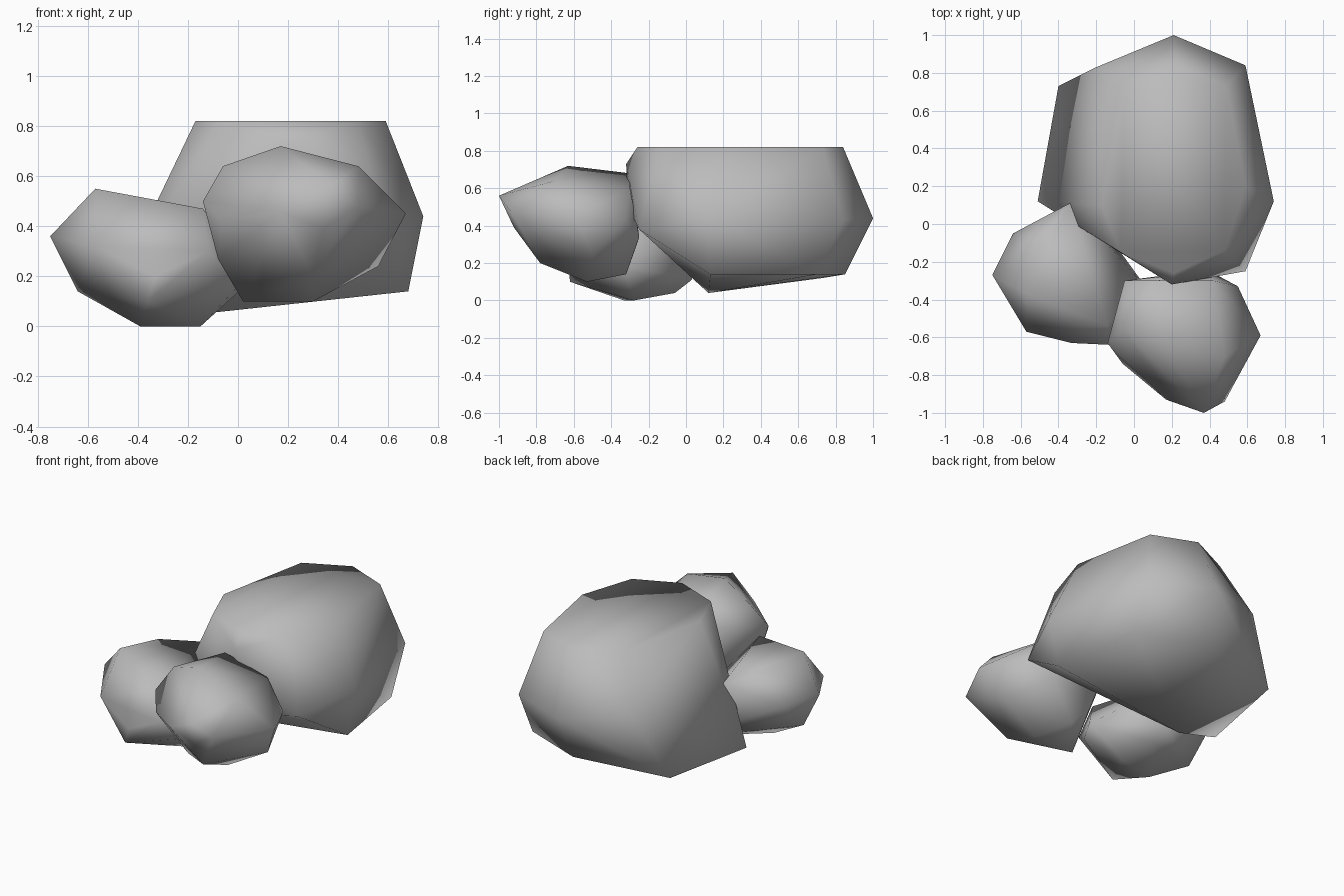
import bpy
import bmesh
import math

default_cube = bpy.data.objects.get("Cube")
if default_cube:
    bpy.data.objects.remove(default_cube, do_unlink=True)


def make_material(name, level):
    """Plain grey stone colour."""
    colour = (level, level, level, 1.0)
    material = bpy.data.materials.new(name)
    material.use_nodes = True
    material.diffuse_color = colour
    shader = material.node_tree.nodes["Principled BSDF"]
    shader.inputs["Base Color"].default_value = colour
    shader.inputs["Roughness"].default_value = 0.9
    return material


def make_boulder(name, corners, material, smooth_angle):
    """Wrap a faceted stone around its main corners and shade it softly."""
    bm = bmesh.new()
    for corner in corners:
        bm.verts.new(corner)
    result = bmesh.ops.convex_hull(bm, input=bm.verts[:])
    inner = [item for item in result["geom_interior"]
             if isinstance(item, bmesh.types.BMVert)]
    if inner:
        bmesh.ops.delete(bm, geom=inner, context="VERTS")
    bmesh.ops.dissolve_limit(bm, angle_limit=math.radians(2),
                             verts=bm.verts[:], edges=bm.edges[:])
    bmesh.ops.recalc_face_normals(bm, faces=bm.faces[:])
    mesh = bpy.data.meshes.new(name)
    bm.to_mesh(mesh)
    bm.free()
    mesh.materials.append(material)
    boulder = bpy.data.objects.new(name, mesh)
    bpy.context.collection.objects.link(boulder)
    bpy.ops.object.select_all(action="DESELECT")
    boulder.select_set(True)
    bpy.context.view_layer.objects.active = boulder
    bpy.ops.object.shade_smooth_by_angle(angle=math.radians(smooth_angle))
    return boulder


stone = make_material("grey stone", 0.5)

# Large boulder: level crown, wide belt, tilted base
crown = [(x, y, .82) for x, y in (
    (-.17, .1), (-.07, -.15), (.21, -.26), (.48, -.14),
    (.59, .2), (.49, .73), (.22, .84), (-.05, .71))]
belt = [
    (.21, 1, .44), (.59, .84, .43), (.74, .12, .44), (.59, -.25, .38),
    (.2, -.32, .73), (.25, -.31, .5), (-.2, .83, .5)]
base = [
    (-.51, .12, .11), (-.4, .73, .12), (-.24, .12, .04),
    (.2, .85, .14), (.59, .7, .14), (.68, .13, .14)]
make_boulder("large_boulder", crown + belt + base, stone, 88)

# Low boulder on the right side, with a ridge facing the others
low_top = [
    (-.57, -.37, .55), (-.5, -.09, .52),
    (-.14, -.54, .47), (-.34, .11, .47)]
low_belt = [
    (-.75, -.27, .36), (-.64, -.05, .34), (-.57, -.57, .32),
    (-.33, -.63, .2), (-.12, -.64, .3), (-.06, -.25, .27)]
low_base = [
    (-.64, -.27, .14), (-.39, -.33, 0), (-.15, -.28, 0), (-.2, -.06, .04),
    (-.36, -.62, .1), (.06, -.33, .19), (0, -.45, .16), (-.2, .03, .11)]
make_boulder("low_boulder", low_top + low_belt + low_base, stone, 88)

# Front boulder: domed top leaning forward
front_top = [
    (.17, -.63, .72), (-.06, -.56, .64), (.48, -.7, .64),
    (.12, -.3, .68), (.42, -.3, .6), (-.05, -.3, .59)]
front_belt = [
    (.37, -1, .56), (.67, -.59, .45), (.55, -.33, .43), (.17, -.93, .46),
    (-.14, -.63, .5), (-.06, -.74, .42), (.48, -.94, .48), (.34, -.92, .39)]
front_base = [
    (-.08, -.6, .27), (.02, -.53, .1), (.3, -.53, .1), (.56, -.5, .24),
    (.2, -.32, .14), (.3, -.78, .2), (.1, -.28, .25), (.4, -.25, .34)]
make_boulder("front_boulder", front_top + front_belt + front_base, stone, 88)
